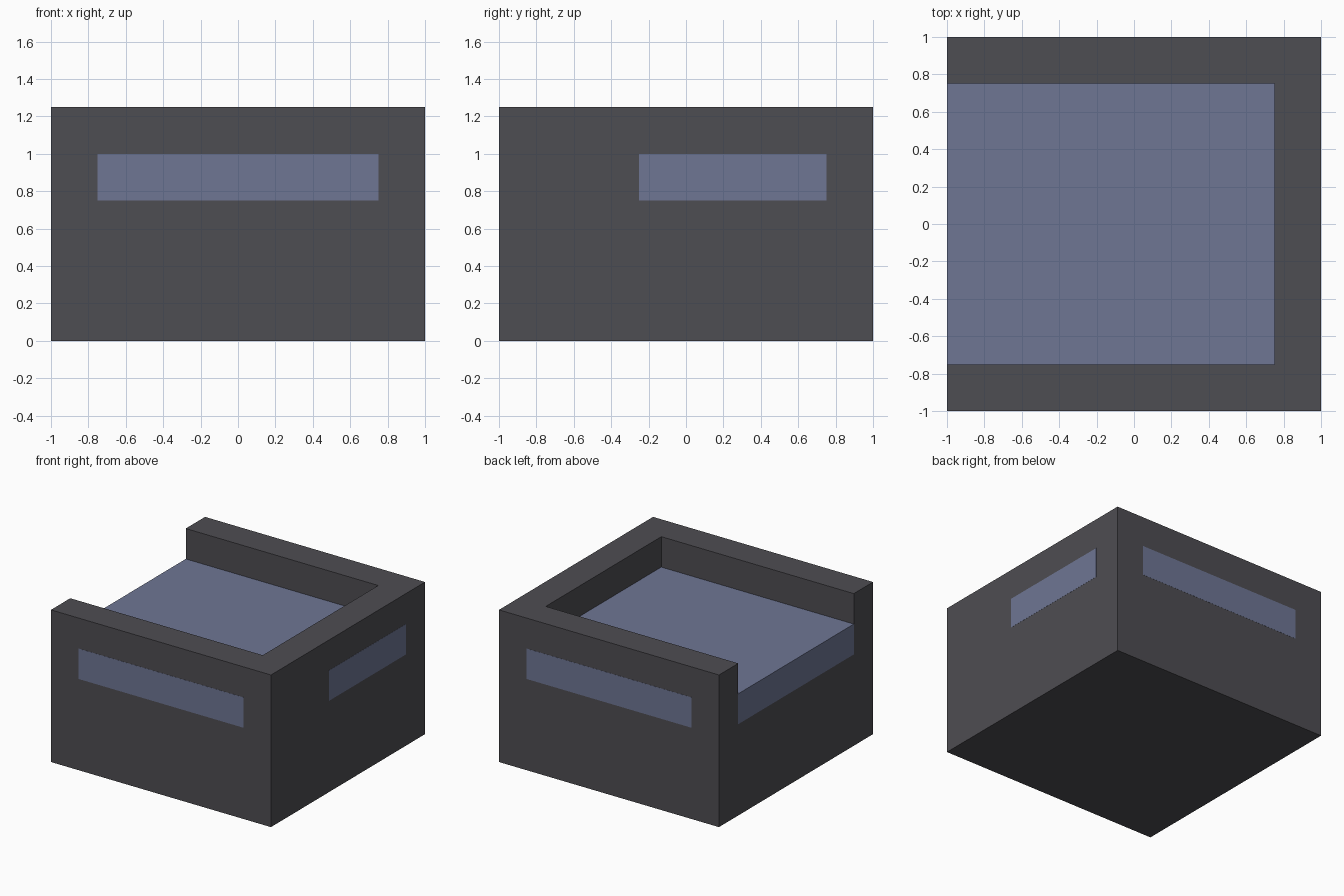
import bpy
import bmesh

if "Cube" in bpy.data.objects:
    bpy.data.objects.remove(bpy.data.objects["Cube"])


def material(name, color):
    m = bpy.data.materials.new(name)
    m.diffuse_color = (*color, 1)
    m.use_nodes = True
    m.node_tree.nodes["Principled BSDF"].inputs["Base Color"].default_value = m.diffuse_color
    return m


DARK = material("dark grey", (0.076, 0.074, 0.084))
BLUE = material("dusty blue", (0.156, 0.181, 0.296))
EPS = 0.001  # plates sit just proud of the walls


def prism(name, outline, z0, z1, mat):
    """Extrude a closed outline from z0 to z1."""
    bm = bmesh.new()
    face = bm.faces.new([bm.verts.new((x, y, z0)) for x, y in outline])
    ext = bmesh.ops.extrude_face_region(bm, geom=[face])["geom"]
    top = [v for v in ext if isinstance(v, bmesh.types.BMVert)]
    bmesh.ops.translate(bm, verts=top, vec=(0, 0, z1 - z0))
    bmesh.ops.recalc_face_normals(bm, faces=bm.faces)
    mesh = bpy.data.meshes.new(name)
    bm.to_mesh(mesh)
    bm.free()
    mesh.materials.append(mat)
    ob = bpy.data.objects.new(name, mesh)
    bpy.context.collection.objects.link(ob)
    return ob


def rect(x0, x1, y0, y1):
    return [(x0, y0), (x1, y0), (x1, y1), (x0, y1)]


# base block and the U-shaped wall, open on the left; one outline each
prism("base", rect(-1, 1, -1, 1), 0, 0.75, DARK)
prism("surround_wall", [(-1, -1), (1, -1), (1, 1), (-1, 1), (-1, 0.75),
                        (0.75, 0.75), (0.75, -0.75), (-1, -0.75)],
      0.75, 1.25, DARK)

# recessed blue pad, flush with the open side
prism("pad", rect(-1, 0.75, -0.75, 0.75), 0.75, 1, BLUE)

# blue bands showing on the outer walls
for label, s in (("front", -1), ("back", 1)):
    y0, y1 = sorted((s * (1 - EPS), s * (1 + EPS)))
    prism(label + "_band", rect(-0.75, 0.75, y0, y1), 0.75, 1, BLUE)
prism("right_band", rect(1 - EPS, 1 + EPS, -0.25, 0.75), 0.75, 1, BLUE)
